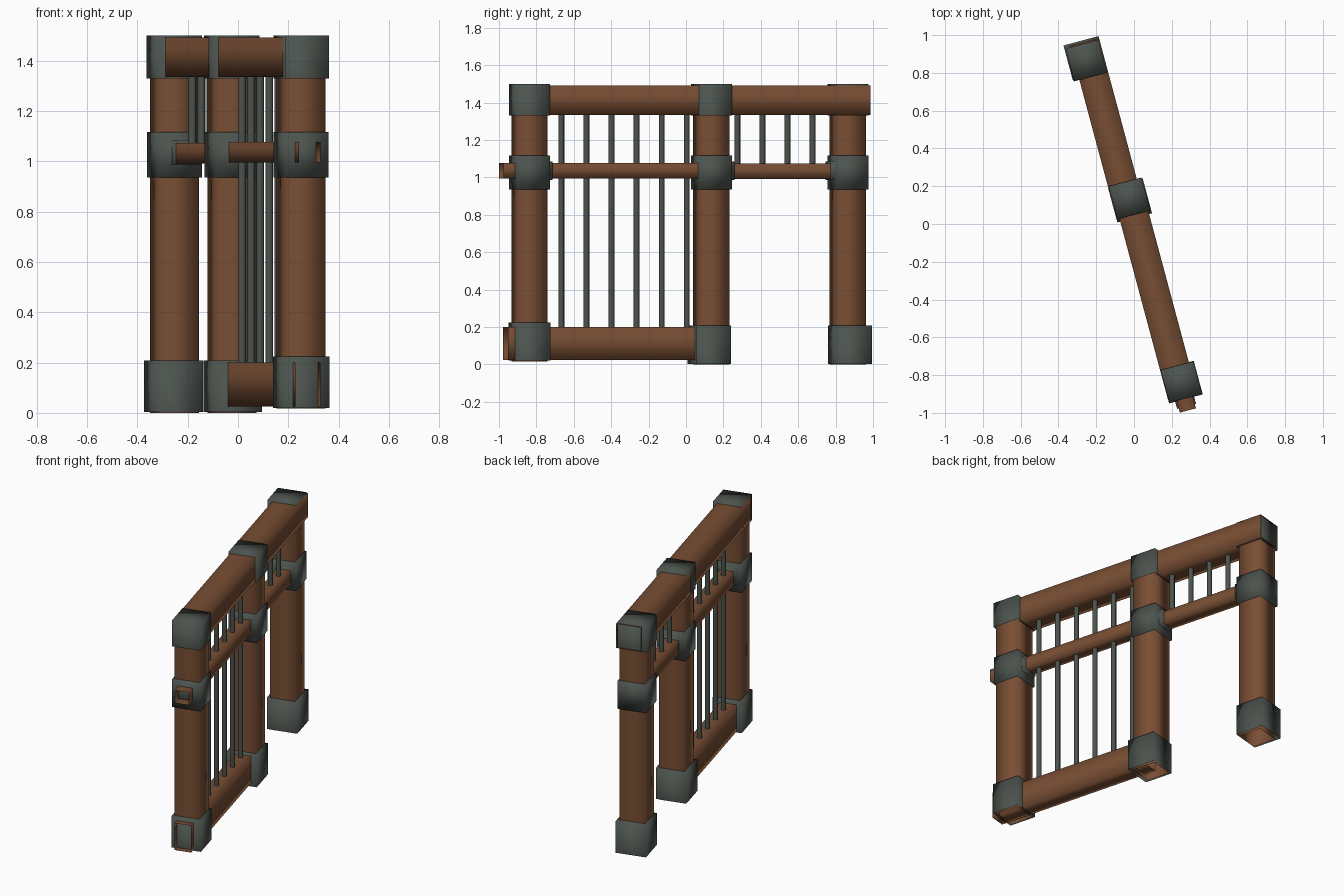
import bpy, bmesh, math
from mathutils import Matrix, Vector

cube = bpy.data.objects.get("Cube")
if cube:
    bpy.data.objects.remove(cube, do_unlink=True)


def material(name, color):
    m = bpy.data.materials.new(name)
    m.diffuse_color = color
    m.use_nodes = True
    bsdf = m.node_tree.nodes["Principled BSDF"]
    bsdf.inputs["Base Color"].default_value = color
    bsdf.inputs["Roughness"].default_value = 0.8
    return m


WOOD = material("brown wood", (0.19, 0.077, 0.034, 1))
IRON = material("dark iron", (0.072, 0.086, 0.075, 1))

# Fence frame: local y runs along the fence, origin at the middle post
FRAME = Matrix.Translation((-0.024, 0.136, 0)) @ Matrix.Rotation(math.radians(15), 4, 'Z')


def finish(name, bm, mat):
    mesh = bpy.data.meshes.new(name)
    bm.to_mesh(mesh)
    bm.free()
    mesh.shade_smooth()
    mesh.materials.append(mat)
    obj = bpy.data.objects.new(name, mesh)
    obj.matrix_world = FRAME
    bpy.context.collection.objects.link(obj)
    return obj


def box(name, low, high, mat, open_sides=()):
    """Box between two corners, leaving out faces that point along open_sides."""
    low, high = Vector(low), Vector(high)
    bm = bmesh.new()
    bmesh.ops.create_cube(bm, size=1)
    bm.normal_update()
    gone = [f for f in bm.faces if any(f.normal.dot(Vector(s)) > 0.9 for s in open_sides)]
    bmesh.ops.delete(bm, geom=gone, context='FACES_ONLY')
    bmesh.ops.scale(bm, vec=high - low, verts=bm.verts)
    bmesh.ops.translate(bm, vec=(low + high) / 2, verts=bm.verts)
    return finish(name, bm, mat)


UP, DOWN, BACK, FRONT = (0, 0, 1), (0, 0, -1), (0, 1, 0), (0, -1, 0)


def upright(name, x, y, width, z0, z1, mat, open_sides):
    h = width / 2
    return box(name, (x - h, y - h, z0), (x + h, y + h, z1), mat, open_sides)


def beam(name, x, width, y0, y1, z0, z1, mat=WOOD):
    h = width / 2
    return box(name, (x - h, y0, z0), (x + h, y1, z1), mat, (FRONT, BACK))


# Posts with iron foot, band and top cap: x, y, foot shift, foot width, foot bottom
posts = {
    "front": (0.014, -1.011, 0.0, 0.184, 0.02),
    "middle": (0.0, 0.0, -0.012, 0.19, 0.003),
    "back": (-0.032, 0.764, 0.012, 0.192, 0.003),
}
for name, (x, y, shift, foot, base) in posts.items():
    upright(name + "_post", x, y, 0.159, max(base - 0.003, 0), 1.45, WOOD, (UP, DOWN))
    upright(name + "_foot", x, y + shift, foot, base, base + 0.205, IRON, (DOWN,))
    upright(name + "_band", x, y, 0.179, 0.935, 1.117, IRON, ())
    upright(name + "_cap", x, y, 0.18, 1.33, 1.5, IRON, (DOWN,))

# Horizontal timbers
beam("front_top_beam", 0.0, 0.158, -1.08, 0.0, 1.335, 1.492)
beam("back_top_beam", -0.015, 0.158, 0.0, 0.862, 1.335, 1.492)
beam("bottom_beam", 0.007, 0.104, -1.142, 0.0, 0.025, 0.2)
beam("front_middle_rail", 0.008, 0.088, -1.165, 0.0, 0.995, 1.078)
beam("back_middle_rail", -0.012, 0.088, 0.0, 0.76, 0.992, 1.074)

# Iron collars where the rail meets the bands
for name, x, y0, y1 in (("front", 0.008, -1.0, -0.895),
                        ("middle", -0.005, 0.02, 0.115),
                        ("back", -0.015, 0.65, 0.74)):
    box(name + "_collar", (x - 0.052, y0, 0.985), (x + 0.052, y1, 1.085), IRON)


def rod(name, x, y, z0, z1):
    bm = bmesh.new()
    bmesh.ops.create_cone(bm, segments=8, radius1=0.016, radius2=0.016, depth=z1 - z0,
                          matrix=Matrix.Translation((x, y, (z0 + z1) / 2)))
    ends = [f for f in bm.faces if len(f.verts) == 8]
    bmesh.ops.delete(bm, geom=ends, context='FACES_ONLY')
    finish(name, bm, IRON)


# Long rods in the front bay, short rods in the back bay
for i in range(6):
    rod(f"long_rod_{i + 1}", 0.005, -0.832 + i * 0.1388, 0.18, 1.36)
for i in range(4):
    rod(f"short_rod_{i + 1}", -0.012, 0.147 + i * 0.1386, 1.05, 1.36)
